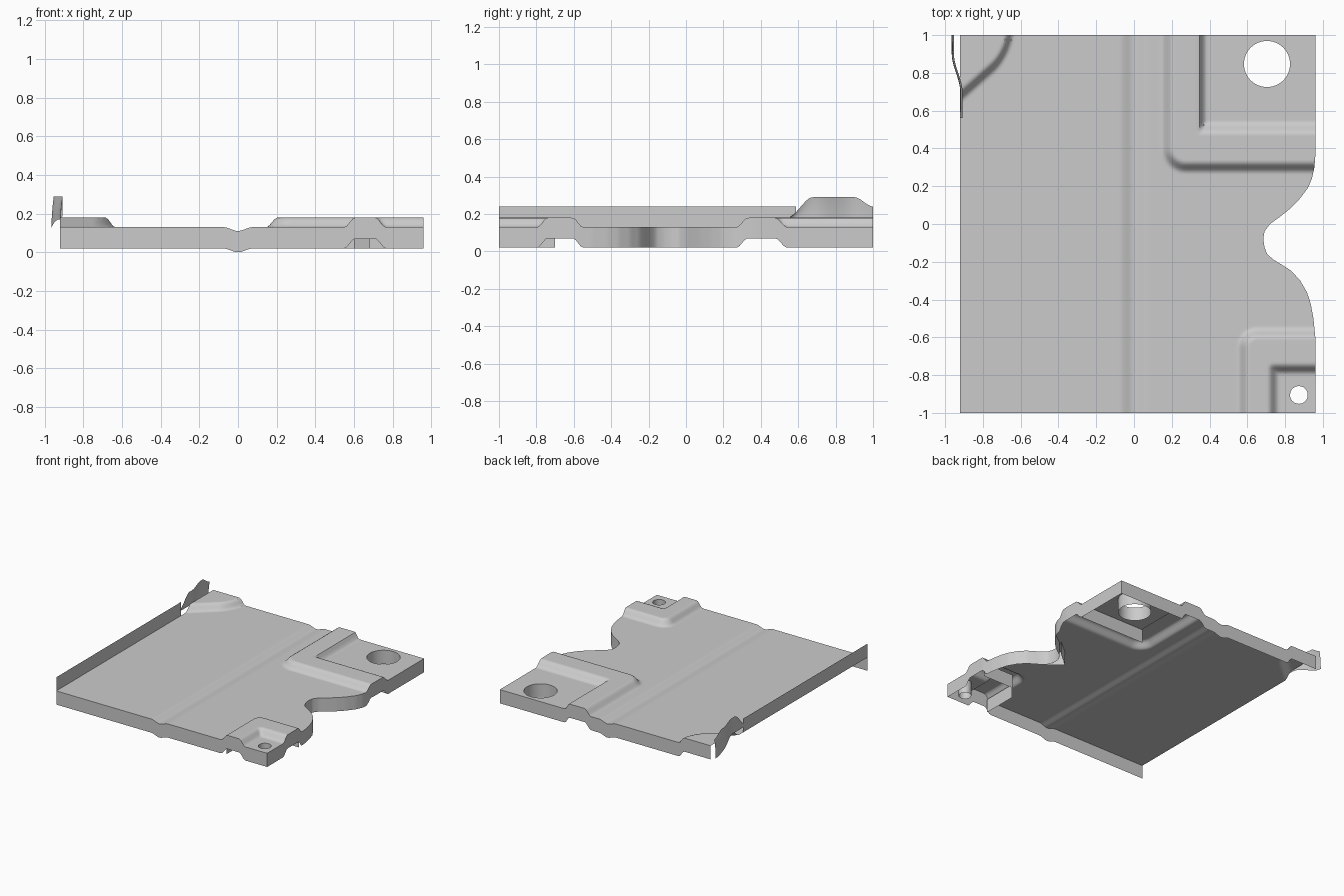
import bpy, bmesh
from math import hypot

if "Cube" in bpy.data.objects:
    bpy.data.objects.remove(bpy.data.objects["Cube"])

DEPTH = 0.11   # height of the folded edges
BASE = 0.13    # level of the flat sheet


def smooth(a, b, v):
    t = max(0, min(1, (v - a) / (b - a)))
    return t * t * (3 - 2 * t)


def corner(px, py, r):
    """Depth inside a corner region with rounding radius r."""
    if px < r and py < r:
        return r - hypot(r - px, r - py)
    return min(px, py)


# Right edge outline: x as a function of y
EDGE = [(-1, .96), (-.6, .96), (-.5, .95), (-.42, .935), (-.36, .915), (-.3, .88),
        (-.25, .835), (-.22, .79), (-.19, .74), (-.16, .705), (-.12, .69), (-.08, .685),
        (-.04, .69), (0, .72), (.04, .775), (.08, .825), (.13, .875), (.19, .92),
        (.24, .942), (.3, .955), (.36, .96), (1, .96)]


def edge_x(y):
    for (y0, x0), (y1, x1) in zip(EDGE, EDGE[1:]):
        if y <= y1:
            return x0 + (x1 - x0) * (y - y0) / (y1 - y0)
    return EDGE[-1][1]


def height(x, y):
    z = BASE
    # crease along the middle
    z -= 0.02 * (1 - smooth(0, .075, abs(x)))
    # large L-shaped ridge around the back right pad
    outer = smooth(0, .06, corner(x - .145, y - .27, .13))
    inner = smooth(0, .04, corner(x - .34, (y - .475) * .6, .01))
    z += .05 * (outer - inner)
    # small L-shaped ridge around the front right pad
    outer = smooth(0, .055, corner(x - .55, -.55 - y, .1))
    inner = smooth(0, .055, corner(x - .71, -.74 - y, .03))
    z += .05 * (outer - inner)
    # raised back left corner
    d = corner(((y - .65) - .88 * (x + .91)) * .75, -.63 - x, .12)
    return z + .05 * smooth(0, .055, d)


def new_object(name, bm):
    me = bpy.data.meshes.new(name)
    bm.to_mesh(me)
    bm.free()
    ob = bpy.data.objects.new(name, me)
    bpy.context.collection.objects.link(ob)
    bpy.ops.object.select_all(action='DESELECT')
    ob.select_set(True)
    bpy.context.view_layer.objects.active = ob
    bpy.ops.object.shade_smooth_by_angle(angle=0.7)
    return ob


def sheet(bm, rows):
    vs = [[bm.verts.new(p) for p in r] for r in rows]
    for a, b in zip(vs, vs[1:]):
        for i in range(len(a) - 1):
            bm.faces.new((a[i], a[i + 1], b[i + 1], b[i]))


# Pressed panel
bm = bmesh.new()
rows = []
for j in range(161):
    y = -1 + j / 80
    xm = edge_x(y)
    xs = [-.92 + 1.37 * i / 105 for i in range(106)]
    xs += [.45 + (xm - .45) * i / 42 for i in range(1, 43)]
    rows.append([(x, y, height(x, y)) for x in xs])
sheet(bm, rows)

# Round holes in the two pads
for cx, cy, r in ((.704, .847, .122), (.873, -.905, .047)):
    gone = []
    for f in bm.faces:
        c = f.calc_center_median()
        if hypot(c.x - cx, c.y - cy) < r:
            gone.append(f)
    bmesh.ops.delete(bm, geom=gone, context='FACES')
    for v in bm.verts:
        d = hypot(v.co.x - cx, v.co.y - cy)
        if v.is_boundary and d < r + .02:
            v.co.x = cx + (v.co.x - cx) * r / d
            v.co.y = cy + (v.co.y - cy) * r / d

# Folded edges: left side up, everything else down
border = [e for e in bm.edges if e.is_boundary]
left = [e for e in border if all(v.co.x < -.919 for v in e.verts)]
flange = [e for e in left if all(v.co.y < .6 for v in e.verts)]
skirt = [e for e in border if e not in set(left)]
for edges, dz in ((flange, DEPTH), (skirt, -DEPTH)):
    ext = bmesh.ops.extrude_edge_only(bm, edges=edges)
    for v in ext['geom']:
        if isinstance(v, bmesh.types.BMVert):
            v.co.z += dz
            if dz > 0:
                v.co.z = BASE + DEPTH
bmesh.ops.recalc_face_normals(bm, faces=bm.faces)
if max(bm.faces, key=lambda f: abs(f.normal.z) * f.calc_area()).normal.z < 0:
    bmesh.ops.reverse_faces(bm, faces=bm.faces)
new_object("panel", bm)

# Curled tab at the back left corner
bm = bmesh.new()
rows = []
for j in range(33):
    y = .56 + .44 * j / 32
    x = -.92 - .045 * smooth(.7, .9, y)
    top = .18 + .11 * smooth(.54, .68, y) - .05 * smooth(.9, 1, y)
    low = .17 - .08 * smooth(.75, 1, y)
    rows.append([(x + .012 * (k / 6) ** 2, y, low + (top - low) * k / 6) for k in range(7)])
sheet(bm, rows)
new_object("corner_tab", bm)

# Vertical ribs under the ridges and behind the notch
RIBS = {
    "large_pad_rib": [(.37, .54), (.955, .54)],
    "small_pad_rib": [(.68, -.59), (.955, -.59)],
    "small_pad_side_rib": [(.59, -.99), (.59, -.7)],
    "notch_gusset": [(.72, .02), (.6, -.08), (.695, -.165)],
}
for name, pts in RIBS.items():
    bm = bmesh.new()
    sheet(bm, [[(x, y, z) for x, y in pts] for z in (.02, .13)])
    new_object(name, bm)
